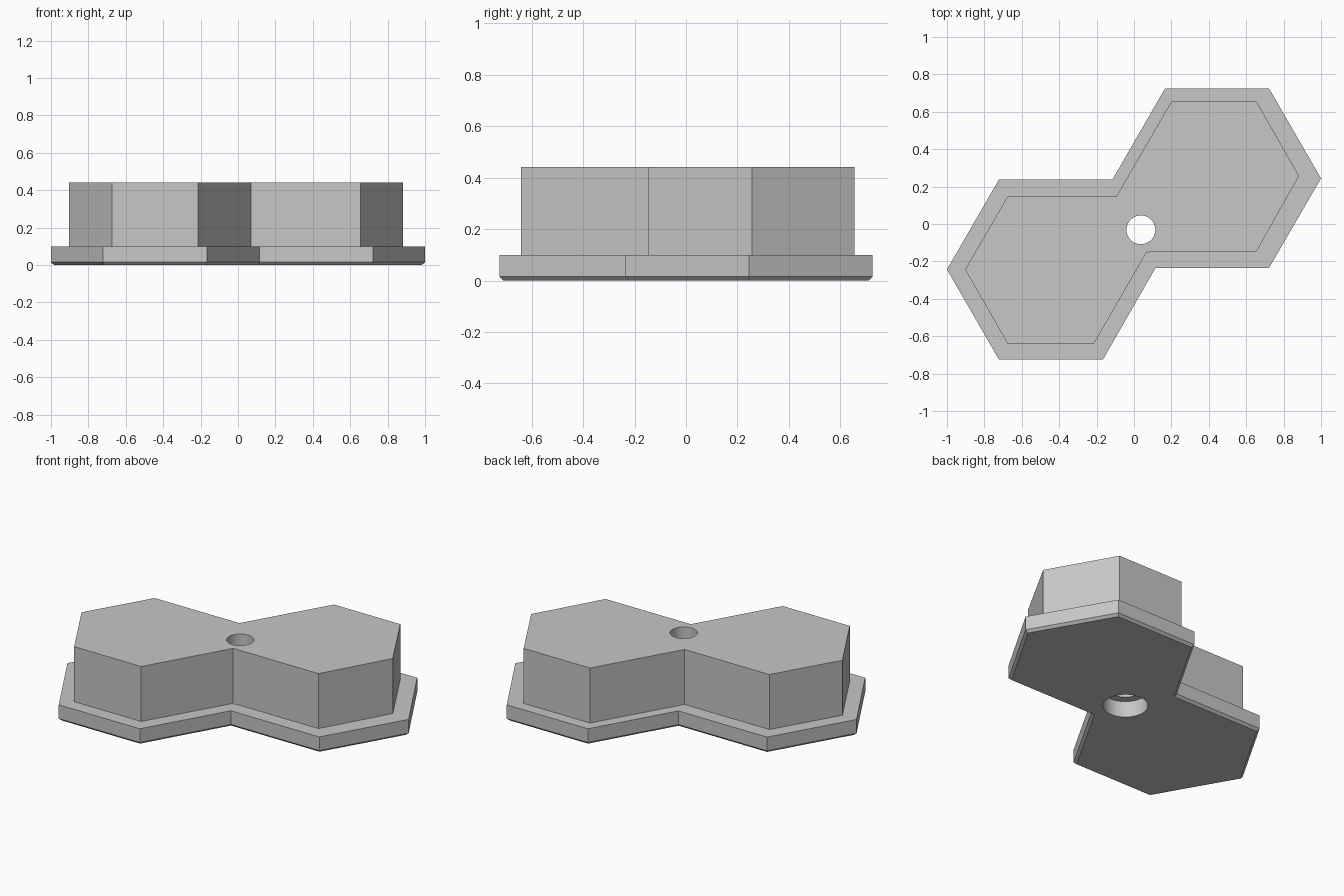
import bpy
import bmesh
from mathutils import Vector

cube = bpy.data.objects.get("Cube")
if cube:
    bpy.data.objects.remove(cube, do_unlink=True)

# One neutral grey for the whole part
grey = bpy.data.materials.new("Light grey")
grey.use_nodes = True
colour = (0.57, 0.57, 0.57, 1)
grey.diffuse_color = colour
grey.node_tree.nodes["Principled BSDF"].inputs["Base Color"].default_value = colour

# Double hexagon outlines, clockwise from the left corner
FLANGE = [(-1, -0.243), (-0.722, 0.238), (-0.115, 0.238), (0.166, 0.725),
          (0.722, 0.725), (1, 0.244), (0.722, -0.235), (0.115, -0.235),
          (-0.166, -0.725), (-0.722, -0.725)]
BODY = [(-0.903, -0.243), (-0.675, 0.148), (-0.094, 0.148), (0.2, 0.655),
        (0.655, 0.655), (0.882, 0.257), (0.655, -0.147), (0.07, -0.147),
        (-0.215, -0.641), (-0.675, -0.641)]
FLANGE_TOP, BODY_TOP, CHAMFER = 0.1, 0.441, 0.015
HOLE = (0.037, -0.031)


def inset(points, distance):
    """Move every edge of a clockwise outline inward by the distance."""
    result = []
    for i, point in enumerate(points):
        p = Vector(point)
        before = (p - Vector(points[i - 1])).normalized()
        after = (Vector(points[(i + 1) % len(points)]) - p).normalized()
        n1, n2 = Vector((before.y, -before.x)), Vector((after.y, -after.x))
        result.append(p + (n1 + n2) * distance / (1 + n1.dot(n2)))
    return result


def new_object(name, bm):
    bmesh.ops.recalc_face_normals(bm, faces=bm.faces)
    mesh = bpy.data.meshes.new(name)
    bm.to_mesh(mesh)
    bm.free()
    mesh.materials.append(grey)
    obj = bpy.data.objects.new(name, mesh)
    bpy.context.collection.objects.link(obj)
    return obj


def drill(target, name, radius, low, high):
    """Cut a vertical round hole in the target."""
    bm = bmesh.new()
    bmesh.ops.create_cone(bm, cap_ends=True, segments=64, radius1=radius,
                          radius2=radius, depth=high - low)
    bmesh.ops.translate(bm, verts=bm.verts, vec=(*HOLE, (low + high) / 2))
    cutter = new_object(name, bm)
    cutter.hide_render = True
    cut = target.modifiers.new(name, 'BOOLEAN')
    cut.operation, cut.solver, cut.object = 'DIFFERENCE', 'EXACT', cutter
    bpy.ops.object.modifier_apply(modifier=name)
    bpy.data.objects.remove(cutter, do_unlink=True)


# Flange with chamfered foot, stepping in to the raised body
layers = [(inset(FLANGE, CHAMFER), 0), (FLANGE, CHAMFER), (FLANGE, FLANGE_TOP),
          (BODY, FLANGE_TOP), (BODY, BODY_TOP)]
bm = bmesh.new()
rings = [[bm.verts.new((p[0], p[1], z)) for p in points] for points, z in layers]
for lower, upper in zip(rings, rings[1:]):
    for i in range(len(lower)):
        bm.faces.new((lower[i - 1], lower[i], upper[i], upper[i - 1]))
bm.faces.new(rings[0])
bm.faces.new(rings[-1])
block = new_object("double_hexagon_block", bm)
bpy.context.view_layer.objects.active = block
block.select_set(True)

# Through hole and wider recess underneath
drill(block, "through_hole", 0.077, -0.1, 0.6)
drill(block, "counterbore", 0.126, -0.1, FLANGE_TOP)

bpy.ops.object.select_all(action='DESELECT')
block.select_set(True)
bpy.context.view_layer.objects.active = block
bpy.ops.object.shade_smooth_by_angle(angle=0.5)
